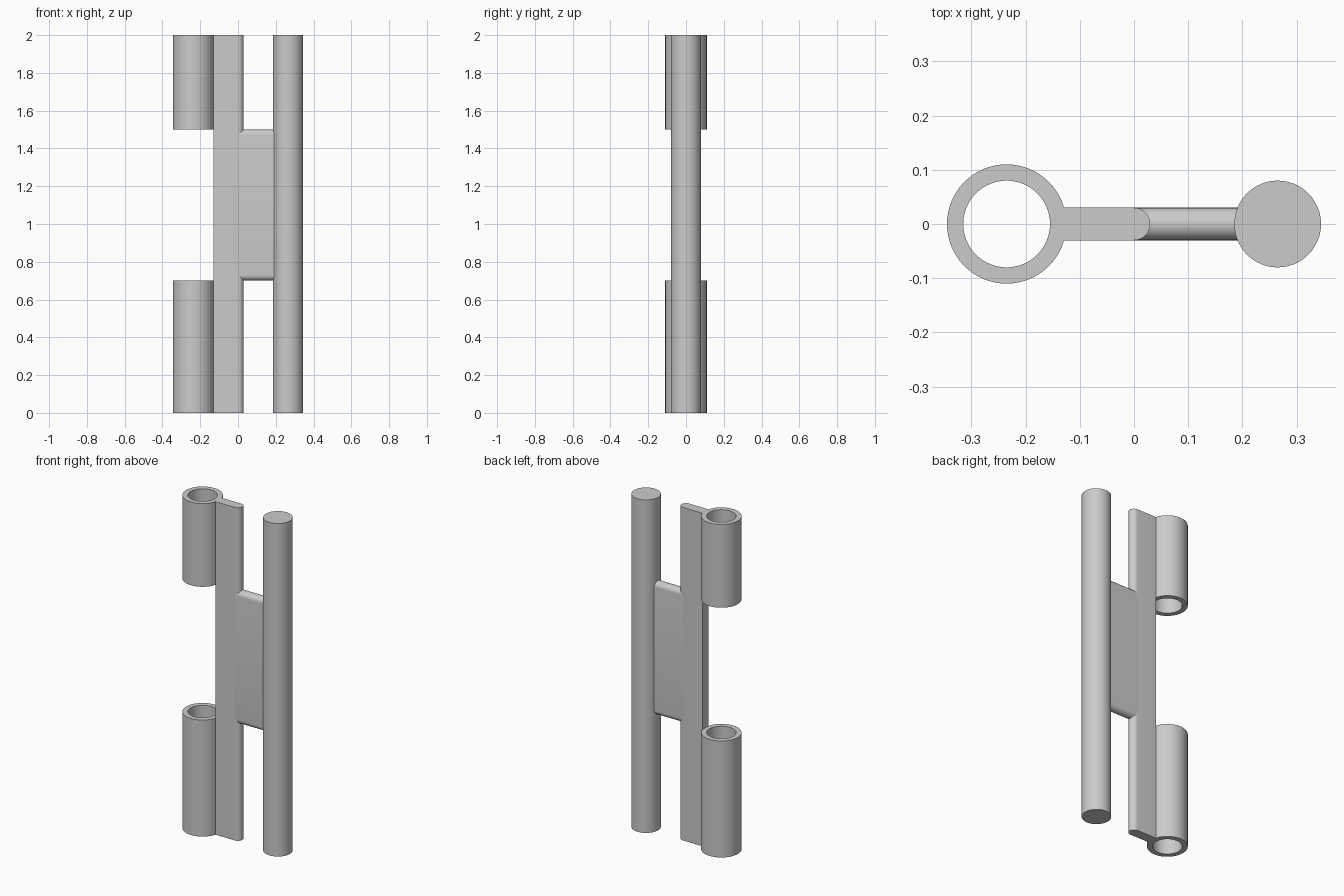
import bpy, bmesh
from math import sin, cos, pi
from mathutils import Matrix

cube = bpy.data.objects.get("Cube")
if cube:
    bpy.data.objects.remove(cube, do_unlink=True)

HEIGHT = 2.0
HALF_THICK = 0.03
TUBE_X, TUBE_OUTER, TUBE_INNER = -0.235, 0.11, 0.08
ROD_X, ROD_RADIUS = 0.265, 0.08
WEB_LOW, WEB_HIGH = 0.7, 1.5

grey = bpy.data.materials.new("plain grey")
grey.use_nodes = True
grey.diffuse_color = (0.6, 0.6, 0.6, 1)
grey.node_tree.nodes["Principled BSDF"].inputs["Base Color"].default_value = grey.diffuse_color


def arc(cx, cy, radius, start, end, steps):
    angles = [start + (end - start) * i / steps for i in range(steps + 1)]
    return [(cx + radius * cos(a), cy + radius * sin(a)) for a in angles]


def finish(name, bm):
    bmesh.ops.recalc_face_normals(bm, faces=bm.faces)
    mesh = bpy.data.meshes.new(name)
    bm.to_mesh(mesh)
    bm.free()
    mesh.materials.append(grey)
    obj = bpy.data.objects.new(name, mesh)
    bpy.context.collection.objects.link(obj)
    bpy.ops.object.select_all(action="DESELECT")
    obj.select_set(True)
    bpy.context.view_layer.objects.active = obj
    bpy.ops.object.shade_smooth_by_angle(angle=pi / 6)
    return obj


def prism(name, profile, low, high, matrix=Matrix()):
    """Extrude a closed outline along z, then place it with a matrix."""
    bm = bmesh.new()
    face = bm.faces.new([bm.verts.new((x, y, low)) for x, y in profile])
    made = bmesh.ops.extrude_face_region(bm, geom=[face])["geom"]
    top = [v for v in made if isinstance(v, bmesh.types.BMVert)]
    bmesh.ops.translate(bm, verts=top, vec=(0, 0, high - low))
    bm.transform(matrix)
    return finish(name, bm)


def tube(name, x, outer, inner, low, high, sides=64):
    """Spin a rectangular wall section into a hollow cylinder."""
    bm = bmesh.new()
    section = [(inner, low), (outer, low), (outer, high), (inner, high)]
    verts = [bm.verts.new((x + r, 0, z)) for r, z in section]
    edges = [bm.edges.new((verts[i - 1], verts[i])) for i in range(4)]
    bmesh.ops.spin(bm, geom=verts + edges, cent=(x, 0, 0), axis=(0, 0, 1),
                   angle=2 * pi, steps=sides)
    bmesh.ops.remove_doubles(bm, verts=bm.verts, dist=1e-4)
    return finish(name, bm)


# Hinge tubes
tube("lower_tube", TUBE_X, TUBE_OUTER, TUBE_INNER, 0, WEB_LOW)
tube("upper_tube", TUBE_X, TUBE_OUTER, TUBE_INNER, WEB_HIGH, HEIGHT)

# Long plate with one rounded edge
plate = [(-0.13, HALF_THICK), (-0.13, -HALF_THICK)]
plate += arc(0, 0, HALF_THICK, -pi / 2, pi / 2, 16)
prism("plate", plate, 0, HEIGHT)

# Connecting web, rounded at top and bottom, running along x
web = arc(WEB_HIGH - HALF_THICK, 0, HALF_THICK, -pi / 2, pi / 2, 16)
web += arc(WEB_LOW + HALF_THICK, 0, HALF_THICK, pi / 2, 3 * pi / 2, 16)
z_up = Matrix(((0, 0, 1, 0), (0, 1, 0, 0), (1, 0, 0, 0), (0, 0, 0, 1)))
prism("web", web, 0, 0.2, z_up)

# Solid rod
prism("rod", arc(ROD_X, 0, ROD_RADIUS, 0, 2 * pi, 64)[:-1], 0, HEIGHT)
